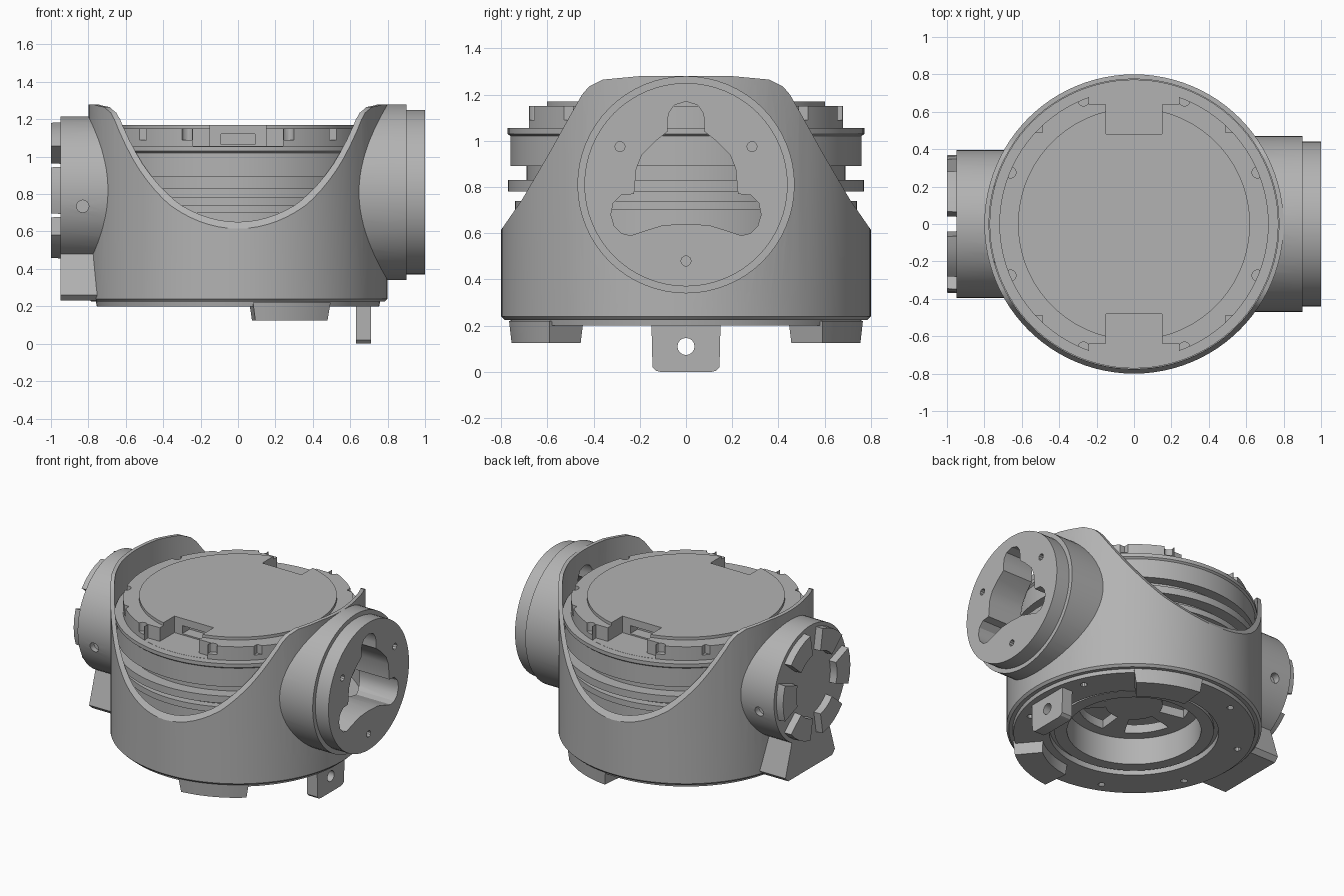
import bpy, bmesh
from math import sin, cos, pi, radians

cube = bpy.data.objects.get("Cube")
if cube:
    bpy.data.objects.remove(cube, do_unlink=True)

metal = bpy.data.materials.new("cast grey metal")
metal.use_nodes = True
GREY = (0.45, 0.45, 0.45, 1)
metal.diffuse_color = GREY
metal.node_tree.nodes["Principled BSDF"].inputs["Base Color"].default_value = GREY


def finish(name, bm):
    bmesh.ops.recalc_face_normals(bm, faces=bm.faces)
    mesh = bpy.data.meshes.new(name)
    bm.to_mesh(mesh)
    bm.free()
    mesh.materials.append(metal)
    ob = bpy.data.objects.new(name, mesh)
    bpy.context.collection.objects.link(ob)
    return ob


def prism(name, points, axis, low, high, taper=1.0):
    """Extrude a flat outline along an axis; taper scales the low end."""
    place = {"x": lambda a, b, t: (t, a, b),
             "y": lambda a, b, t: (a, t, b),
             "z": lambda a, b, t: (a, b, t)}[axis]
    n = len(points)
    ca, cb = sum(p[0] for p in points) / n, sum(p[1] for p in points) / n
    bm = bmesh.new()
    bottom = [bm.verts.new(place(ca + (a - ca) * taper, cb + (b - cb) * taper, low))
              for a, b in points]
    top = [bm.verts.new(place(a, b, high)) for a, b in points]
    bm.faces.new(bottom)
    bm.faces.new(top)
    for i in range(n):
        j = (i + 1) % n
        bm.faces.new((bottom[i], bottom[j], top[j], top[i]))
    return finish(name, bm)


def circle(a, b, r, n=16):
    return [(a + r * cos(2 * pi * i / n), b + r * sin(2 * pi * i / n)) for i in range(n)]


def sector(r0, r1, start, end, a=0, b=0, n=8):
    angles = [radians(start + (end - start) * i / n) for i in range(n + 1)]
    return ([(a + r1 * cos(t), b + r1 * sin(t)) for t in angles]
            + [(a + r0 * cos(t), b + r0 * sin(t)) for t in reversed(angles)])


def rect(a0, a1, b0, b1):
    return [(a0, b0), (a1, b0), (a1, b1), (a0, b1)]


def mirrored(half):
    return half + [(-a, b) for a, b in reversed(half) if a > 0]


def lathe(name, profile, n=96):
    bm = bmesh.new()
    rings = []
    for r, z in profile:
        if r == 0:
            rings.append([bm.verts.new((0, 0, z))])
        else:
            rings.append([bm.verts.new((a, b, z)) for a, b in circle(0, 0, r, n)])
    for p, q in zip(rings, rings[1:]):
        for i in range(n):
            j = (i + 1) % n
            if len(p) == 1:
                bm.faces.new((p[0], q[i], q[j]))
            elif len(q) == 1:
                bm.faces.new((p[i], q[0], p[j]))
            else:
                bm.faces.new((p[i], q[i], q[j], p[j]))
    return finish(name, bm)


def combine(target, tool, operation="DIFFERENCE"):
    mod = target.modifiers.new("combine", "BOOLEAN")
    mod.operation, mod.solver, mod.object = operation, "EXACT", tool
    graph = bpy.context.evaluated_depsgraph_get()
    result = bpy.data.meshes.new_from_object(target.evaluated_get(graph))
    target.modifiers.clear()
    target.data = result
    bpy.data.objects.remove(tool, do_unlink=True)


def cut(target, points, axis, low, high):
    combine(target, prism("cutter", points, axis, low, high))


BIG, SMALL = 0.81, 0.82   # heights of the two side boss axes

# Housing: turned drum with a side boss on each end
housing = lathe("housing", [(0, 1.3), (0.8, 1.3), (0.8, 0.24), (0.785, 0.225), (0.76, 0.225),
                            (0.755, 0.2), (0.53, 0.2), (0.53, 0.24), (0.5, 0.24), (0.5, 0.215),
                            (0.42, 0.215), (0.42, 0.4), (0, 0.4)])
for tool in (prism("big_boss", circle(0, BIG, 0.47, 64), "x", 0.5, 0.9),
             prism("big_flange", circle(0, BIG, 0.44, 64), "x", 0.5, 1.0),
             prism("small_boss", circle(0, SMALL, 0.395, 64), "x", -0.95, -0.5)):
    combine(housing, tool, "UNION")

# Sloped saddle openings at front and back, then the bore
saddle = mirrored([(0.9, 0.1), (0.9, 0.47), (0.8, 0.615), (0.71, 0.745), (0.59, 0.95), (0.49, 1.13),
                   (0.45, 1.2), (0.42, 1.235), (0.36, 1.265), (0.2, 1.28)])
combine(housing, prism("saddle", saddle, "x", -1.2, 1.2), "INTERSECT")
cut(housing, circle(0, 0, 0.775, 96), "z", 0.46, 1.5)

# Three-lobed port and bolt holes in the big flange
port = mirrored([(0, 1.17), (0.05, 1.155), (0.075, 1.12), (0.08, 1.08), (0.08, 1.04), (0.13, 1.0),
                 (0.19, 0.94), (0.215, 0.88), (0.225, 0.77), (0.28, 0.765), (0.315, 0.73),
                 (0.325, 0.68), (0.31, 0.63), (0.28, 0.6), (0.24, 0.59), (0.18, 0.61),
                 (0.1, 0.635), (0, 0.64)])
cut(housing, port, "x", 0.6, 1.1)
for angle in (30, 150, 270):
    t = radians(angle)
    cut(housing, circle(0.33 * cos(t), BIG + 0.33 * sin(t), 0.022, 10), "x", 0.92, 1.1)

# Screw holes on the sides of the small boss
for low, high in ((-0.5, -0.34), (0.34, 0.5)):
    cut(housing, circle(-0.83, 0.735, 0.033), "y", low, high)

# Openings in the plate under the bore and bolt holes in the base ring
for i in range(5):
    cut(housing, sector(0.18, 0.35, 72 * i - 24, 72 * i + 24), "z", 0.3, 0.5)
for i in range(8):
    t = radians(45 * i + 22.5)
    cut(housing, circle(0.68 * cos(t), 0.68 * sin(t), 0.022, 10), "z", 0.1, 0.26)

# Inner drum with ribs and a lid
drum = lathe("ribbed_drum", [(0, 1.17), (0.62, 1.17), (0.62, 1.15), (0.72, 1.15), (0.72, 1.055),
                             (0.772, 1.055), (0.772, 1.03), (0.76, 1.02), (0.76, 0.89),
                             (0.69, 0.89), (0.69, 0.83), (0.77, 0.83), (0.77, 0.78),
                             (0.69, 0.78), (0.69, 0.74), (0.74, 0.74), (0.74, 0.7),
                             (0.69, 0.7), (0.69, 0.5), (0, 0.5)])
for side in (-1, 1):
    near, mid, far = 0.48 * side, 0.64 * side, 0.9 * side
    cut(drum, rect(-0.15, 0.15, min(near, far), max(near, far)), "z", 1.056, 1.3)
    cut(drum, rect(-0.24, 0.24, min(mid, far), max(mid, far)), "z", 1.056, 1.3)
    cut(drum, rect(-0.09, 0.09, 1.065, 1.12), "y", min(near, 0.4 * side), max(near, 0.4 * side))
    for x in (-1, 1):
        cut(drum, circle(0.27 * x, 0.66 * side, 0.03, 12), "z", 1.09, 1.3)
        cut(drum, circle(0.66 * x, 0.275 * side, 0.03, 12), "z", 1.09, 1.3)
        # Clip pockets on the diagonals
        a, b = 0.525 * x, 0.525 * side
        cut(drum, rect(a - 0.035, a + 0.035, b - 0.035, b + 0.035), "z", 1.09, 1.3)

# Raised pads round the small boss
parts = [housing, drum]
for i in range(6):
    outline = sector(0.22, 0.37, 60 * i - 20, 60 * i + 20, 0, SMALL, 4)
    parts.append(prism(f"boss_pad_{i + 1}", outline, "x", -1.0, -0.94, 0.97))

# Flared bracket under the small boss
parts.append(prism("lower_bracket", [(-0.2, 0.48), (0.2, 0.48), (0.27, 0.26), (0.24, 0.23),
                                     (-0.24, 0.23), (-0.27, 0.26)], "x", -0.95, -0.74))

# Curved feet under the base
for name, start, end in (("back_foot", 50, 84), ("front_foot", -84, -50)):
    parts.append(prism(name, sector(0.58, 0.77, start, end), "z", 0.125, 0.22, 0.93))

# Drilled locating tab
tab = prism("locating_tab", [(-0.15, 0.23), (-0.145, 0.02), (-0.13, 0.005), (-0.11, 0),
                             (0.11, 0), (0.13, 0.005), (0.145, 0.02), (0.15, 0.23)],
            "x", 0.63, 0.71)
cut(tab, circle(0, 0.11, 0.037), "x", 0.5, 0.8)
parts.append(tab)

# Smooth the round walls and keep the machined edges crisp
bpy.ops.object.select_all(action="DESELECT")
for ob in parts:
    ob.select_set(True)
bpy.context.view_layer.objects.active = housing
bpy.ops.object.shade_smooth_by_angle(angle=radians(30))
